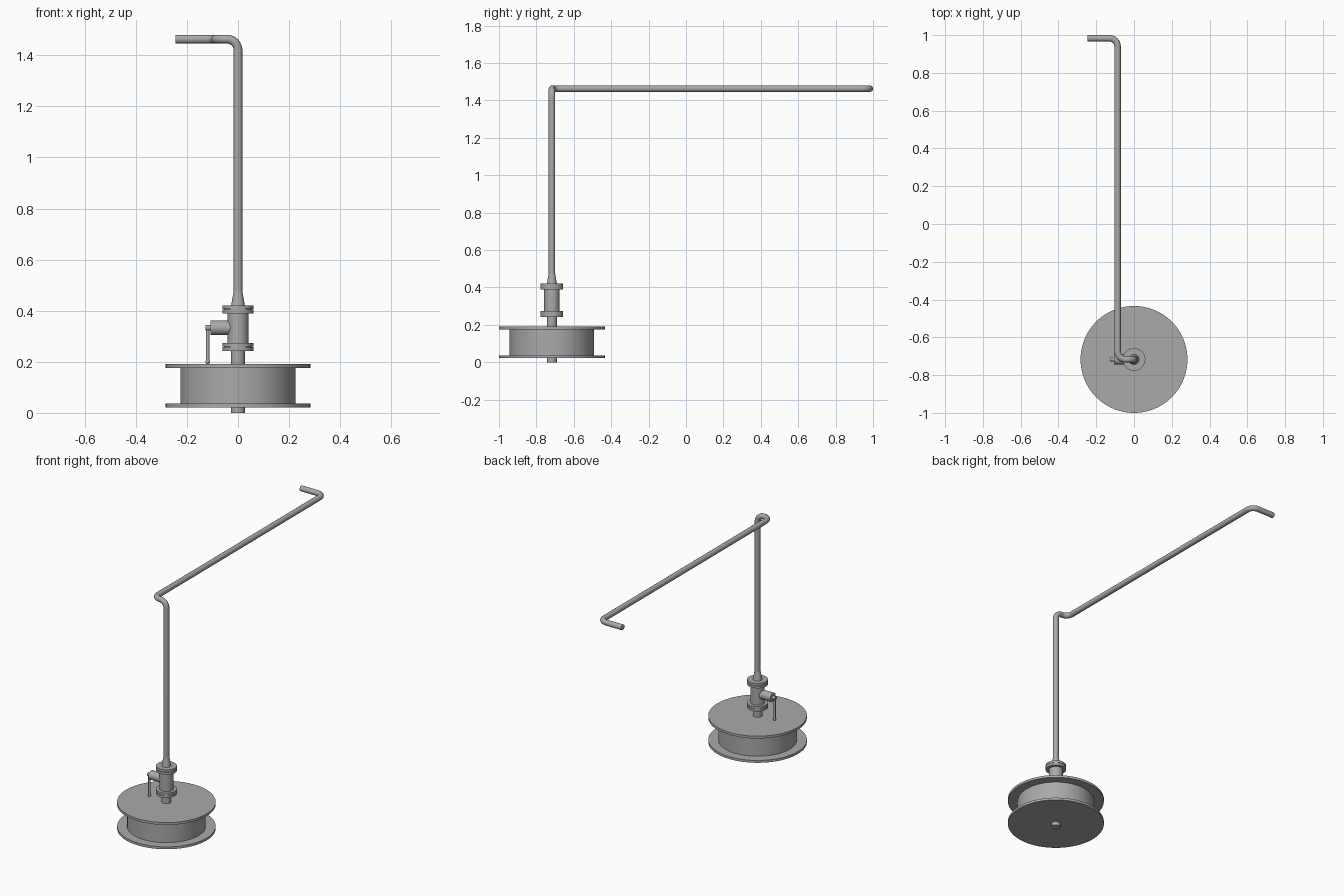
import bpy
import math
from mathutils import Vector

cube = bpy.data.objects.get("Cube")
if cube:
    bpy.data.objects.remove(cube, do_unlink=True)

steel = bpy.data.materials.new("grey steel")
steel.use_nodes = True
grey = (0.4, 0.4, 0.4, 1)
steel.diffuse_color = grey
steel.node_tree.nodes["Principled BSDF"].inputs["Base Color"].default_value = grey

BASE_Y = -0.717
PIPE_R = 0.0172


def finish(obj, name):
    obj.name = name
    obj.data.materials.clear()
    obj.data.materials.append(steel)
    bpy.ops.object.shade_smooth_by_angle(angle=math.radians(35))
    return obj


def upright(name, z0, z1, r0, r1=None, sides=48):
    """Cylinder or cone standing on the base axis."""
    bpy.ops.mesh.primitive_cone_add(
        vertices=sides, radius1=r0, radius2=r0 if r1 is None else r1,
        depth=z1 - z0, location=(0, BASE_Y, (z0 + z1) / 2))
    return finish(bpy.context.object, name)


def crosswise(name, x0, x1, radius, z):
    """Cylinder lying along x through the base axis."""
    bpy.ops.mesh.primitive_cylinder_add(
        vertices=32, radius=radius, depth=x1 - x0,
        location=((x0 + x1) / 2, BASE_Y, z), rotation=(0, math.pi / 2, 0))
    return finish(bpy.context.object, name)


def rounded_path(corners, radius, steps=10):
    """Replace each inner right-angle corner with a circular arc."""
    pts = [Vector(c) for c in corners]
    path = [pts[0]]
    for a, b, c in zip(pts, pts[1:], pts[2:]):
        to_a, to_c = (a - b).normalized(), (c - b).normalized()
        centre = b + (to_a + to_c) * radius
        for i in range(steps + 1):
            t = math.pi / 2 * i / steps
            path.append(centre - to_c * radius * math.cos(t) - to_a * radius * math.sin(t))
    return path + [pts[-1]]


# Spool-shaped base
upright("shaft", 0, 0.245, 0.027)
upright("drum", 0.03, 0.185, 0.226, sides=64)
upright("bottom_plate", 0.022, 0.037, 0.283, sides=96)
upright("top_plate", 0.176, 0.191, 0.283, sides=96)

# Valve body with paired flanges at each end
upright("valve_body", 0.26, 0.4, 0.041)
for label, z in (("lower", 0.243), ("upper", 0.39)):
    upright(label + "_flange_a", z, z + 0.0145, 0.06)
    upright(label + "_gasket", z + 0.01, z + 0.02, 0.055)
    upright(label + "_flange_b", z + 0.0165, z + 0.031, 0.06)
upright("reducer", 0.42, 0.475, 0.027, PIPE_R)

# Valve stem and hanging lever
crosswise("valve_stem", -0.107, 0, 0.028, 0.333)
crosswise("lever_hub", -0.128, -0.1, 0.011, 0.333)
bpy.ops.mesh.primitive_cylinder_add(vertices=20, radius=0.0072, depth=0.14,
                                    location=(-0.119, BASE_Y, 0.266))
finish(bpy.context.object, "lever")
bpy.ops.mesh.primitive_uv_sphere_add(segments=20, ring_count=12, radius=0.009,
                                     location=(-0.119, BASE_Y, 0.2))
finish(bpy.context.object, "lever_tip")

# Long bent pipe
curve = bpy.data.curves.new("pipe", "CURVE")
curve.dimensions = "3D"
curve.bevel_depth = PIPE_R
curve.bevel_resolution = 6
curve.use_fill_caps = True
top = 1.463
path = rounded_path([(0, BASE_Y, 0.46), (0, BASE_Y, top), (-0.087, BASE_Y, top),
                     (-0.087, 0.983, top), (-0.245, 0.983, top)], 0.043)
spline = curve.splines.new("POLY")
spline.points.add(len(path) - 1)
for point, co in zip(spline.points, path):
    point.co = (*co, 1)
pipe = bpy.data.objects.new("pipe", curve)
bpy.context.collection.objects.link(pipe)
bpy.ops.object.select_all(action="DESELECT")
pipe.select_set(True)
bpy.context.view_layer.objects.active = pipe
bpy.ops.object.convert(target="MESH")
finish(bpy.context.object, "pipe")
